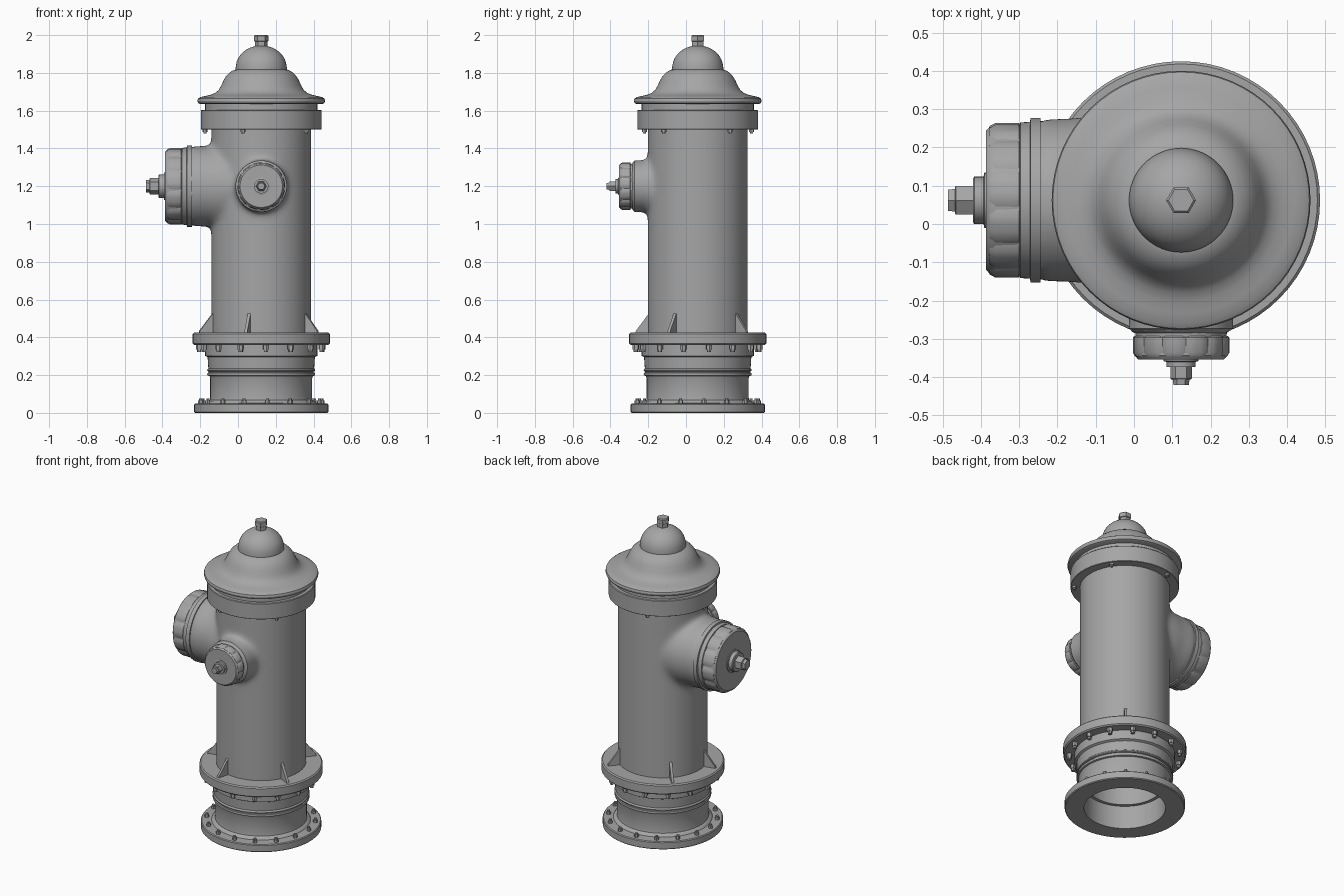
import bpy, bmesh
from math import sin, cos, pi, radians
from mathutils import Matrix, Vector

if "Cube" in bpy.data.objects:
    bpy.data.objects.remove(bpy.data.objects["Cube"])

CX, CY = 0.123, 0.062          # vertical axis of the hydrant
BODY = Matrix.Translation((CX, CY, 0))
IRON = bpy.data.materials.new("dark_iron")
IRON.diffuse_color = (0.38, 0.38, 0.38, 1)
IRON.use_nodes = True
IRON.node_tree.nodes["Principled BSDF"].inputs["Base Color"].default_value = IRON.diffuse_color


def finish(bm, name, angle=32):
    bmesh.ops.recalc_face_normals(bm, faces=bm.faces)
    me = bpy.data.meshes.new(name)
    bm.to_mesh(me)
    bm.free()
    me.shade_smooth()
    me.set_sharp_from_angle(angle=radians(angle))
    me.materials.append(IRON)
    ob = bpy.data.objects.new(name, me)
    bpy.context.collection.objects.link(ob)
    return ob


def lathe(bm, profile, mat, segs=64, scale=lambda i: 1.0):
    """Revolve (radius, height) points about local z; radius 0 closes an end."""
    rows = []
    for r, z in profile:
        if r == 0:
            rows.append([bm.verts.new(mat @ Vector((0, 0, z)))])
        else:
            rows.append([bm.verts.new(mat @ Vector((r * scale(i) * cos(2 * pi * i / segs),
                                                    r * scale(i) * sin(2 * pi * i / segs), z)))
                         for i in range(segs)])
    for a, b in zip(rows, rows[1:]):
        for i in range(segs):
            j = (i + 1) % segs
            if len(a) == 1:
                bm.faces.new((a[0], b[i], b[j]))
            elif len(b) == 1:
                bm.faces.new((a[i], a[j], b[0]))
            else:
                bm.faces.new((a[i], a[j], b[j], b[i]))


def turned(name, profile, mat=BODY, segs=64, scale=lambda i: 1.0):
    bm = bmesh.new()
    lathe(bm, profile, mat, segs, scale)
    return finish(bm, name)


def bolt_ring(name, angles, radius, z0, z1, size, tip):
    """Hex bolts with a narrower round tip at the z1 end."""
    bm = bmesh.new()
    zm = z0 + (z1 - z0) * 0.65
    for a in angles:
        m = BODY @ Matrix.Rotation(radians(a), 4, 'Z') @ Matrix.Translation((radius, 0, 0))
        lathe(bm, [(0, z0), (size, z0), (size, zm), (tip, zm), (tip, z1), (0, z1)], m, 6)
    return finish(bm, name)


# Hollow foot with bottom flange and stacked rings
turned("foot", [
    (0, .40), (.22, .40), (.22, .15), (.24, .15), (.24, 0), (.35, 0), (.355, .005),
    (.355, .045), (.35, .05), (.292, .052), (.285, .062), (.272, .068), (.27, .08),
    (.27, .185), (.274, .195), (.284, .198), (.286, .205), (.284, .212), (.278, .214),
    (.278, .219), (.284, .221), (.286, .226), (.284, .232), (.28, .236), (.284, .295),
    (.297, .302), (.297, .36), (.356, .36), (.363, .367), (.363, .418), (.356, .425),
    (0, .425)])

# Outlet frames: local z runs outward from the barrel axis
LARGE = Matrix.Translation((CX, CY, 1.2)) @ Matrix.Rotation(-pi / 2, 4, 'Y')
SMALL = Matrix.Translation((CX, CY, 1.2)) @ Matrix.Rotation(pi / 2, 4, 'X')

# Barrel cast in one piece with both outlet necks: fused, then softened
bm = bmesh.new()
lathe(bm, [(0, .36), (.265, .36), (.265, 1.58), (0, 1.58)], BODY, 96)
lathe(bm, [(0, .05), (.226, .05), (.222, .22), (.214, .28), (.212, .385), (0, .385)], LARGE)
lathe(bm, [(0, .05), (.143, .05), (.138, .3), (.138, .35), (0, .35)], SMALL)
barrel = finish(bm, "barrel")
fuse = barrel.modifiers.new("fuse", 'REMESH')
fuse.mode = 'VOXEL'
fuse.voxel_size = 0.012
fuse.use_smooth_shade = True
soft = barrel.modifiers.new("soften", 'SMOOTH')
soft.factor = 0.5
soft.iterations = 30

# Collar under the bonnet
turned("collar", [
    (0, 1.5), (.318, 1.5), (.32, 1.502), (.32, 1.6), (.316, 1.604), (.297, 1.604),
    (.297, 1.64), (0, 1.64)])

# Bell-shaped bonnet, dome and nut
turned("bonnet", [
    (0, 1.635), (.325, 1.635), (.334, 1.64), (.338, 1.652), (.335, 1.664), (.322, 1.672),
    (.295, 1.678), (.265, 1.685), (.242, 1.695), (.225, 1.71), (.212, 1.733),
    (.198, 1.763), (.184, 1.786), (.166, 1.803), (.146, 1.815), (.128, 1.82), (0, 1.82)])
turned("dome", [(0, 1.815), (.136, 1.815), (.136, 1.825)] +
       [(.134 * cos(t * pi / 24), 1.83 + .115 * sin(t * pi / 24)) for t in range(1, 12)] +
       [(0, 1.945)])
turned("operating_nut", [(0, 1.93), (.034, 1.93), (.034, 1.966), (.039, 1.969),
                         (.039, 1.995), (.033, 2.0), (0, 2.0)], segs=6)

# Bolts on the flanges and collar
bolt_ring("foot_bolts", [i * 22.5 + 6 for i in range(16)], .322, .048, .076, .014, .009)
bolt_ring("flange_bolts", [i * 24 + 10.5 for i in range(15)], .328, .362, .322, .017, .012)
bolt_ring("collar_bolts", [i * 72 + 35 for i in range(5)], .298, 1.502, 1.478, .014, .009)

# Triangular gussets standing on the upper flange
bm = bmesh.new()
for a in (51, 135, 193, 256, 333):
    m = BODY @ Matrix.Rotation(radians(a), 4, 'Z')
    sides = [[bm.verts.new(m @ Vector((r, y, z)))
              for r, z in ((.25, .42), (.338, .42), (.335, .435), (.262, .53), (.25, .53))]
             for y in (-.008, .008)]
    bm.faces.new(sides[0])
    bm.faces.new(sides[1][::-1])
    for i in range(5):
        j = (i + 1) % 5
        bm.faces.new((sides[0][i], sides[1][i], sides[1][j], sides[0][j]))
finish(bm, "gussets")


def lugs(i):                     # 12 raised grips around a cap, 5 steps each
    return 1.0 if i % 5 < 4 else 0.955


# Large outlet facing -x
turned("large_ring", [
    (0, .35), (.207, .35), (.207, .367), (.215, .367), (.215, .393), (.205, .395),
    (.203, .42), (.185, .424), (0, .424)], LARGE)
turned("large_cap", [(0, .42), (.194, .42), (.195, .49), (.192, .5), (.182, .509), (0, .509)],
       LARGE)
turned("large_cap_grips", [(0, .42), (.198, .42), (.202, .424), (.202, .485), (.194, .5),
                           (0, .5)], LARGE, 60, lugs)
turned("large_cap_boss", [(0, .5), (.072, .5), (.072, .514), (.062, .516), (.062, .54),
                          (.057, .544), (0, .544)], LARGE, 32)
turned("large_cap_nut", [(0, .54), (.043, .54), (.043, .588), (.04, .591), (.034, .591),
                         (.032, .609), (0, .609)], LARGE, 6)

# Small outlet facing -y
turned("small_ring", [(0, .3), (.136, .3), (.136, .335), (.13, .34), (.12, .342),
                      (.118, .36), (0, .36)], SMALL)
turned("small_cap", [(0, .355), (.12, .355), (.121, .405), (.112, .416), (0, .416)], SMALL)
turned("small_cap_grips", [(0, .355), (.122, .355), (.126, .358), (.126, .398), (.12, .408),
                           (0, .408)], SMALL, 60, lugs)
turned("small_cap_boss", [(0, .41), (.046, .41), (.046, .42), (.038, .422), (.038, .436),
                          (0, .436)], SMALL, 32)
turned("small_cap_nut", [(0, .43), (.028, .43), (.028, .466), (.026, .468), (.022, .468),
                         (.02, .482), (0, .482)], SMALL, 6)
